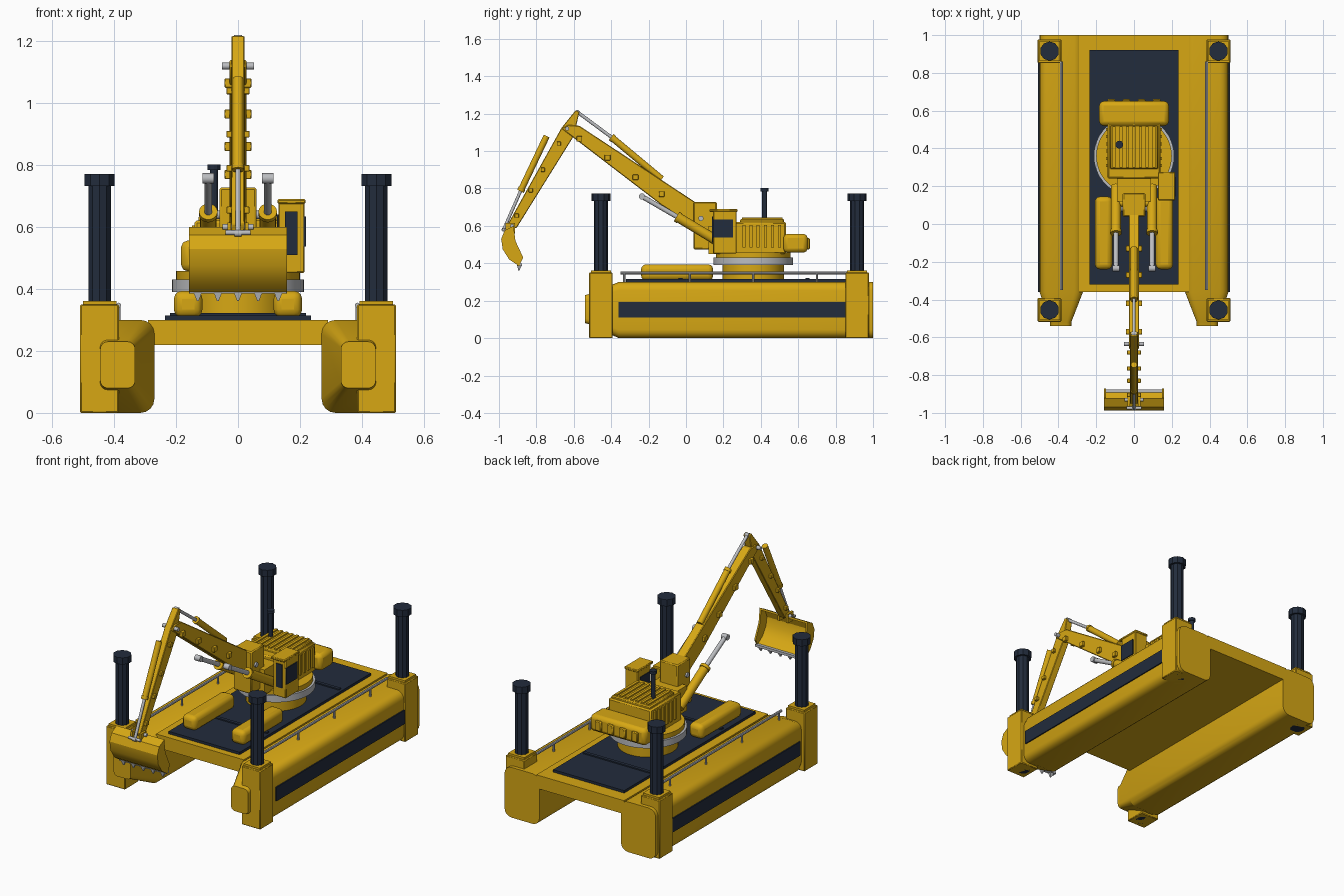
import bpy, bmesh, math
from mathutils import Vector

cube = bpy.data.objects.get("Cube")
if cube:
    bpy.data.objects.remove(cube, do_unlink=True)


def material(name, rgb):
    m = bpy.data.materials.new(name)
    m.use_nodes = True
    m.diffuse_color = (*rgb, 1)
    m.node_tree.nodes["Principled BSDF"].inputs["Base Color"].default_value = (*rgb, 1)
    return m


yellow = material("machine yellow", (0.68, 0.39, 0.007))
dark = material("dark navy", (0.016, 0.025, 0.045))
steel = material("pale steel", (0.5, 0.51, 0.53))
parts = []


def finish(name, bm, mat, bevel=0, segments=1):
    bmesh.ops.recalc_face_normals(bm, faces=bm.faces)
    mesh = bpy.data.meshes.new(name)
    bm.to_mesh(mesh)
    bm.free()
    mesh.materials.append(mat)
    ob = bpy.data.objects.new(name, mesh)
    bpy.context.collection.objects.link(ob)
    if bevel:
        mod = ob.modifiers.new("edge bevel", "BEVEL")
        mod.width, mod.segments = bevel, segments
    parts.append(ob)
    return ob


def box(name, x, y, z, mat=yellow, bevel=0, segments=1):
    bm = bmesh.new()
    bmesh.ops.create_cube(bm, size=1)
    for v in bm.verts:
        v.co = [(a + b) / 2 + c * (b - a) for (a, b), c in zip((x, y, z), v.co)]
    return finish(name, bm, mat, bevel, segments)


def rod(name, p, q, r, mat=yellow, sides=20):
    p, q = Vector(p), Vector(q)
    bm = bmesh.new()
    bmesh.ops.create_cone(bm, cap_ends=True, segments=sides, radius1=r, radius2=r, depth=(q - p).length)
    turn = (q - p).to_track_quat("Z", "Y")
    for v in bm.verts:
        v.co = turn @ v.co + (p + q) / 2
    return finish(name, bm, mat)


def loft(name, rings, mat=yellow, bevel=0):
    bm = bmesh.new()
    rows = [[bm.verts.new(p) for p in ring] for ring in rings]
    for a, b in zip(rows, rows[1:]):
        for i in range(len(a)):
            j = (i + 1) % len(a)
            bm.faces.new((a[i], a[j], b[j], b[i]))
    bm.faces.new(rows[0])
    bm.faces.new(rows[-1])
    return finish(name, bm, mat, bevel)


def prism(name, profile, x0, x1, mat=yellow, bevel=0):
    return loft(name, [[(x, y, z) for y, z in profile] for x in (x0, x1)], mat, bevel)


def rounded_ring(x0, x1, z0, z1, r, y):
    ring = []
    corners = ((x1 - r, z1 - r), (x0 + r, z1 - r), (x0 + r, z0 + r), (x1 - r, z0 + r))
    for k, (cx, cz) in enumerate(corners):
        for i in range(5):
            a = math.pi / 2 * (k + i / 4)
            ring.append((cx + r * math.cos(a), y, cz + r * math.sin(a)))
    return ring


def span(s, a, b):
    return tuple(sorted((s * a, s * b)))


# Deck between the floats
box("deck", (-0.29, 0.29), (-0.36, 1.0), (0.22, 0.3))
box("deck_panel", (-0.235, 0.235), (-0.32, 0.92), (0.3, 0.315), dark)
for y in (-0.03, 0.65):
    box("deck_hatch_rib", (-0.22, 0.22), (y - 0.01, y + 0.01), (0.315, 0.322), dark)

for s in (1, -1):
    side = "left" if s > 0 else "right"
    # Floats with tapered bows
    x = span(s, 0.27, 0.5)
    tip = span(s, 0.332, 0.445)
    loft(side + "_float", [rounded_ring(*x, 0, 0.3, 0.045, 1.0),
                           rounded_ring(*x, 0, 0.3, 0.045, -0.36),
                           rounded_ring(*tip, 0.075, 0.235, 0.025, -0.52),
                           rounded_ring(*tip, 0.08, 0.23, 0.025, -0.54)])
    box(side + "_float_stripe", span(s, 0.498, 0.507), (-0.36, 0.86), (0.11, 0.193), dark)
    # Corner casings and leg posts
    for end, y in (("front", -0.455), ("rear", 0.915)):
        name = side + "_" + end
        cx = s * 0.447
        box(name + "_casing", span(s, 0.385, 0.51), (y - 0.063, y + 0.063), (0, 0.35), yellow, 0.004)
        box(name + "_collar", span(s, 0.393, 0.5), (y - 0.053, y + 0.053), (0.34, 0.362))
        rod(name + "_post", (cx, y, -0.0), (cx, y, 0.75), 0.038, dark, 10)
        rod(name + "_post_cap", (cx, y, 0.732), (cx, y, 0.772), 0.051, dark, 10)
        rod(name + "_foot", (cx, y, 0.0), (cx, y, 0.01), 0.042, dark, 10)
    # Handrails
    rx = s * 0.385
    rod(side + "_handrail", (rx, -0.35, 0.348), (rx, 0.86, 0.348), 0.008, steel, 8)
    for y in (-0.33, 0.02, 0.36, 0.7):
        rod(side + "_rail_post", (rx, y, 0.295), (rx, y, 0.348), 0.006, steel, 8)
    # Deck tanks
    box(side + "_tank", span(s, 0.115, 0.207), (-0.24, 0.145), (0.308, 0.394), yellow, 0.026, 3)

# Slewing base
rod("slew_base", (0, 0.36, 0.31), (0, 0.36, 0.392), 0.165, yellow, 40)
rod("slew_ring", (0, 0.36, 0.39), (0, 0.36, 0.43), 0.213, steel, 48)
rod("turret_floor", (0, 0.36, 0.43), (0, 0.36, 0.458), 0.2, yellow, 48)

# Engine house with ribs
box("engine_house", (-0.14, 0.14), (0.24, 0.535), (0.45, 0.622), yellow, 0.008)
box("engine_hood", (-0.128, 0.128), (0.29, 0.525), (0.615, 0.637), yellow, 0.006)
for i in range(7):
    x = -0.105 + i * 0.035
    box("hood_slat", (x - 0.008, x + 0.008), (0.3, 0.515), (0.635, 0.645))
for s in (1, -1):
    for i in range(6):
        y = 0.31 + i * 0.038
        box("house_rib", span(s, 0.138, 0.149), (y - 0.008, y + 0.008), (0.485, 0.605))
rod("exhaust_pipe", (-0.078, 0.42, 0.63), (-0.078, 0.42, 0.8), 0.013, dark, 12)
rod("exhaust_cap", (-0.078, 0.42, 0.785), (-0.078, 0.42, 0.802), 0.021, dark, 12)
box("counterweight", (-0.184, 0.184), (0.52, 0.65), (0.457, 0.557), yellow, 0.022, 2)
for x in (-0.12, -0.04, 0.04, 0.12):
    box("counterweight_lug", (x - 0.02, x + 0.02), (0.645, 0.662), (0.475, 0.535), yellow, 0.005)

# Operator cab and glazing
box("cab", (0.13, 0.215), (0.145, 0.27), (0.452, 0.685), yellow, 0.004)
box("cab_roof", (0.127, 0.218), (0.125, 0.275), (0.675, 0.69), yellow, 0.004)
box("cab_side_window", (0.212, 0.22), (0.145, 0.25), (0.537, 0.635), dark)
box("cab_front_window", (0.152, 0.192), (0.14, 0.148), (0.51, 0.65), dark)
box("cab_inner_window", (0.126, 0.132), (0.16, 0.25), (0.54, 0.64), dark)

# Boom mount
box("boom_mount", (-0.06, 0.06), (0.04, 0.165), (0.475, 0.728), yellow, 0.006)
box("mount_foot", (-0.09, 0.09), (0.12, 0.27), (0.45, 0.6))

# Boom, stick and their wear plates
prism("boom", [(-0.665, 1.12), (-0.63, 1.14), (-0.57, 1.135), (0.06, 0.72),
               (0.09, 0.57), (-0.13, 0.71), (-0.6, 1.07)], -0.027, 0.027, yellow, 0.004)
prism("stick", [(-0.59, 1.218), (-0.57, 1.208), (-0.6, 1.08), (-0.905, 0.59),
                (-0.94, 0.58), (-0.952, 0.61), (-0.665, 1.125)], -0.021, 0.021, yellow, 0.003)
boom_plates = [(-0.57, 1.065), (-0.42, 0.965), (-0.27, 0.86), (-0.13, 0.77)]
stick_plates = [(-0.68, 1.04), (-0.765, 0.9), (-0.83, 0.79), (-0.905, 0.655)]
for s in (1, -1):
    for width, size, plates in ((0.043, 0.015, boom_plates), (0.037, 0.011, stick_plates)):
        for y, z in plates:
            box("arm_plate", span(s, 0.018, width), (y - size, y + size), (z - size, z + size), yellow, 0.002)
rod("elbow_pin", (-0.052, -0.635, 1.12), (0.052, -0.635, 1.12), 0.011, steel, 14)


# Hydraulic rams: barrel, piston rod and eye
def ram(name, x, base, middle, tip, r):
    a, b, c = [(x, y, z) for y, z in (base, middle, tip)]
    rod(name + "_barrel", a, b, r)
    rod(name + "_piston", b, c, r * 0.5, steel, 14)
    rod(name + "_eye", (x - r * 0.7, c[1], c[2]), (x + r * 0.7, c[1], c[2]), r * 0.65, steel, 14)
    direction = (Vector(b) - Vector(a)).normalized() * 0.018
    rod(name + "_gland", Vector(b) - direction, b, r * 1.15)


ram("stick_ram", 0, (-0.13, 0.85), (-0.4, 1.075), (-0.58, 1.208), 0.018)
ram("bucket_ram", 0, (-0.745, 1.08), (-0.885, 0.785), (-0.975, 0.58), 0.017)
for s in (1, -1):
    ram("boom_ram", s * 0.096, (0.2, 0.5), (-0.05, 0.65), (-0.235, 0.757), 0.026)
    rod("boom_ram_bracket", (s * 0.03, 0.11, 0.555), (s * 0.1, 0.11, 0.555), 0.018)
rod("boom_foot_pin", (-0.07, 0.08, 0.64), (0.07, 0.08, 0.64), 0.014, steel, 14)

# Bucket: curved shell, cheeks, lip and teeth
back = [(-0.922, 0.6), (-0.97, 0.575), (-0.988, 0.53), (-0.98, 0.475), (-0.945, 0.42), (-0.893, 0.385)]
inner = [(-0.92, 0.588), (-0.962, 0.566), (-0.976, 0.528), (-0.968, 0.48), (-0.937, 0.43), (-0.886, 0.395)]
prism("bucket_shell", back + inner[::-1], -0.155, 0.155)
for s in (1, -1):
    prism("bucket_cheek", back + [(-0.87, 0.43), (-0.912, 0.52)], s * 0.148, s * 0.158)
    box("bucket_ear", span(s, 0.022, 0.034), (-0.965, -0.915), (0.56, 0.615))
rod("bucket_pin", (-0.05, -0.93, 0.6), (0.05, -0.93, 0.6), 0.01, steel, 14)
rod("link_pin", (-0.04, -0.975, 0.582), (0.04, -0.975, 0.582), 0.008, steel, 14)
box("bucket_lip", (-0.156, 0.156), (-0.902, -0.876), (0.385, 0.4), steel)
for i in range(5):
    x = -0.13 + i * 0.065
    foot = [(x + a, y, 0.39) for a, y in ((-0.014, -0.903), (0.014, -0.903), (0.014, -0.878), (-0.014, -0.878))]
    point = [(x + a, y, 0.362) for a, y in ((-0.003, -0.897), (0.003, -0.897), (0.003, -0.89), (-0.003, -0.89))]
    loft("bucket_tooth", [foot, point], steel)

# Smooth the round parts, keep hard edges crisp
bpy.ops.object.select_all(action="DESELECT")
for ob in parts:
    ob.select_set(True)
bpy.context.view_layer.objects.active = parts[0]
bpy.ops.object.shade_smooth_by_angle(angle=math.radians(27))
